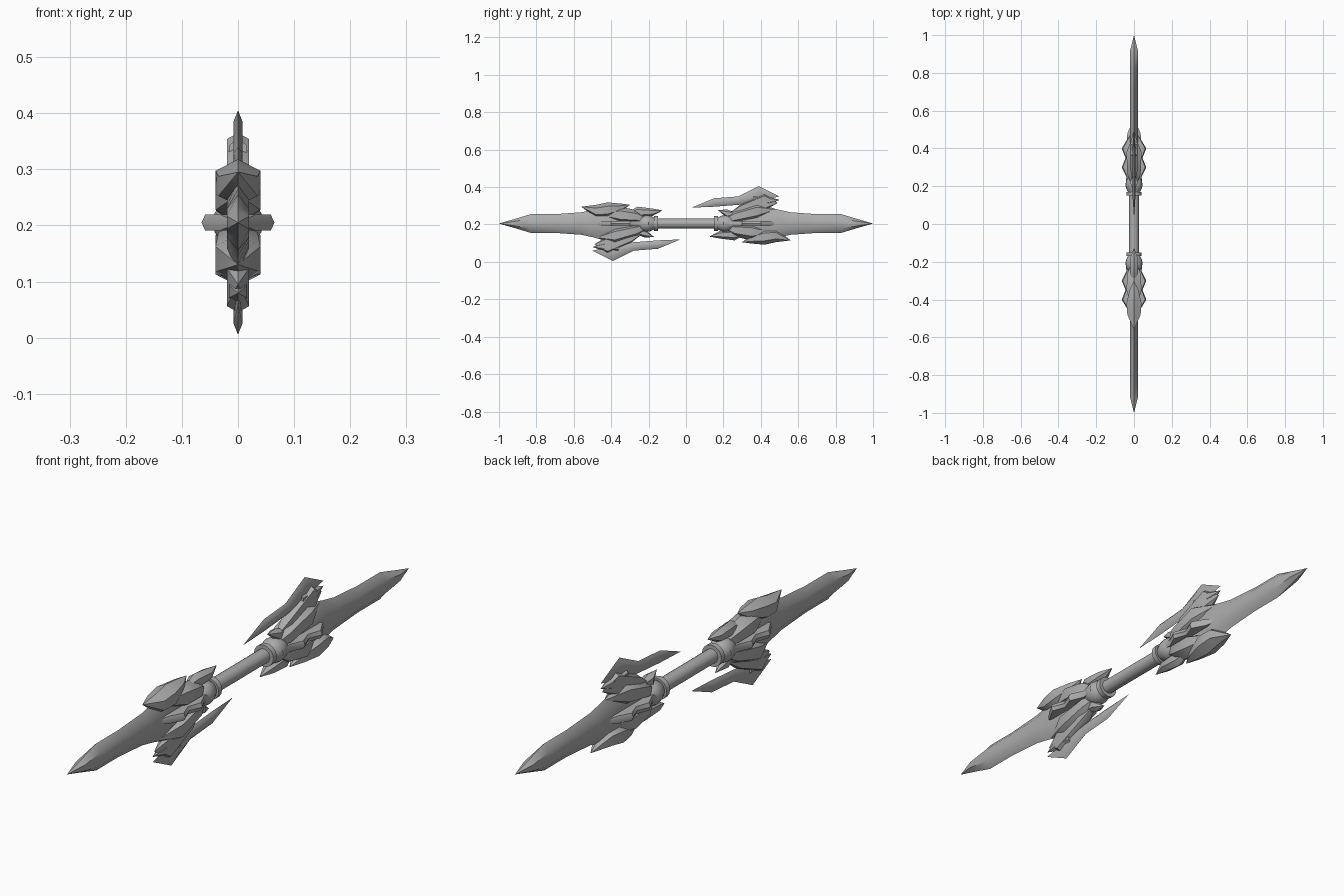
import bpy, bmesh, math

cube = bpy.data.objects.get("Cube")
if cube:
    bpy.data.objects.remove(cube, do_unlink=True)

AXIS_HEIGHT = 0.205
GRIP_RADIUS = 0.026
GRIP_END = 0.15
BLADE_THICK = 0.02
PLATE_THICK = 0.04
FIN_THICK = 0.008
SIDE_FIN_THICK = 0.014

# One grey for the whole weapon
steel = bpy.data.materials.new("grey steel")
steel.use_nodes = True
grey = [0.42] * 3 + [1]
steel.diffuse_color = grey
steel.node_tree.nodes["Principled BSDF"].inputs["Base Color"].default_value = grey


def skin(name, rings, sharp_angle):
    """Join rings of points into a closed, smooth-shaded object."""
    bm = bmesh.new()
    rows = [[bm.verts.new(point) for point in ring] for ring in rings]
    for near, far in zip(rows, rows[1:]):
        for i in range(len(near)):
            bm.faces.new((near[i - 1], near[i], far[i], far[i - 1]))
    bm.faces.new(rows[0])
    bm.faces.new(rows[-1])
    bmesh.ops.remove_doubles(bm, verts=bm.verts, dist=0.0002)
    bmesh.ops.recalc_face_normals(bm, faces=bm.faces)
    mesh = bpy.data.meshes.new(name)
    bm.to_mesh(mesh)
    bm.free()
    mesh.materials.append(steel)
    part = bpy.data.objects.new(name, mesh)
    bpy.context.collection.objects.link(part)
    bpy.ops.object.select_all(action="DESELECT")
    part.select_set(True)
    bpy.context.view_layer.objects.active = part
    bpy.ops.object.shade_smooth_by_angle(angle=math.radians(sharp_angle))


def plate(name, side, thick, stations, flat=0.5, sideways=False):
    """Bevelled plate along y; a station is (y, low, high), or (y, z) for a point."""
    rings = []
    for y, *span in stations:
        low, high = span[0], span[-1]
        middle, half = (low + high) / 2, (high - low) / 2
        t = min(thick, half)
        top, bottom = middle + half * flat, middle - half * flat
        section = [(0, high), (t, top), (t, bottom),
                   (0, low), (-t, bottom), (-t, top)]
        if sideways:
            section = [(across, up) for up, across in section]
        rings.append([(x, side * y, AXIS_HEIGHT + side * z) for x, z in section])
    skin(name, rings, sharp_angle=40)


def turned(name, side, profile, segments=16):
    """Round part along y from (y, radius) pairs."""
    turns = [math.tau * i / segments for i in range(segments)]
    rings = [[(radius * math.cos(a), side * y, AXIS_HEIGHT + radius * math.sin(a))
              for a in turns] for y, radius in profile]
    skin(name, rings, sharp_angle=35)


turned("grip", 1, [(-GRIP_END, GRIP_RADIUS), (GRIP_END, GRIP_RADIUS)])

# Each end is the other one turned half a circle about x
for end, side in (("back_", 1), ("front_", -1)):
    # Collar ring and rounded socket
    turned(end + "collar", side,
           [(GRIP_END, PLATE_THICK), (GRIP_END + BLADE_THICK, PLATE_THICK)])
    turned(end + "socket", side,
           [(GRIP_END + i * BLADE_THICK, 0.045 * math.sin(math.pi * (i + 1) / 8))
            for i in range(7)])

    # Long blade, even about the axis, with a fanned base
    outline = [(0.2, 0.03), (0.44, 0.09), (0.49, 0.075), (0.56, 0.06),
               (0.7, 0.05), (0.83, 0.05), (0.92, 0.023), (1, 0)]
    plate(end + "blade", side, BLADE_THICK, [(y, -h, h) for y, h in outline])

    # Swept outer fin with a forked tail
    plate(end + "outer_fin", side, FIN_THICK,
          [(0.03, 0.085), (0.15, 0.09, 0.135), (0.28, 0.1, 0.145),
           (0.39, 0.12, 0.2), (0.5, 0.145)])
    plate(end + "fin_tail", side, FIN_THICK * 2,
          [(0.36, 0.1, 0.15), (0.44, 0.1, 0.145), (0.5, 0.126)])

    # Slab carrying the fin, and the thicker plate and barb under it
    plate(end + "fin_slab", side, BLADE_THICK,
          [(0.2, 0.03), (0.29, 0.05, 0.1), (0.42, 0.07, 0.16), (0.49, 0.11)], flat=0.75)
    plate(end + "fin_plate", side, PLATE_THICK,
          [(0.18, 0.01), (0.26, 0, 0.07), (0.38, 0.02, 0.11), (0.48, 0.075)])
    plate(end + "fin_barb", side, BLADE_THICK,
          [(0.17, 0.072), (0.22, 0.03, 0.075), (0.3, 0.045)])

    # Barbed wing opposite the fin
    plate(end + "wing", side, PLATE_THICK,
          [(0.3, -0.1), (0.35, -0.107, -0.06), (0.42, -0.113, -0.03),
           (0.48, -0.1, -0.03), (0.56, -0.09)])
    plate(end + "wing_plate", side, PLATE_THICK,
          [(0.18, -0.01), (0.26, -0.07, 0), (0.35, -0.09, 0), (0.48, -0.05)])
    plate(end + "wing_barb", side, BLADE_THICK,
          [(0.125, -0.07), (0.18, -0.08, -0.04), (0.26, -0.09, -0.03), (0.33, -0.05)])

    # Scalloped fins standing out to both sides, evenly spaced
    reaches = [0, 0.045, 0.04, 0.065, 0.045, 0.065, 0.035, 0]
    plate(end + "side_fins", side, SIDE_FIN_THICK,
          [(GRIP_END + i * 0.05, -reach, reach) for i, reach in enumerate(reaches)],
          flat=0.9, sideways=True)
